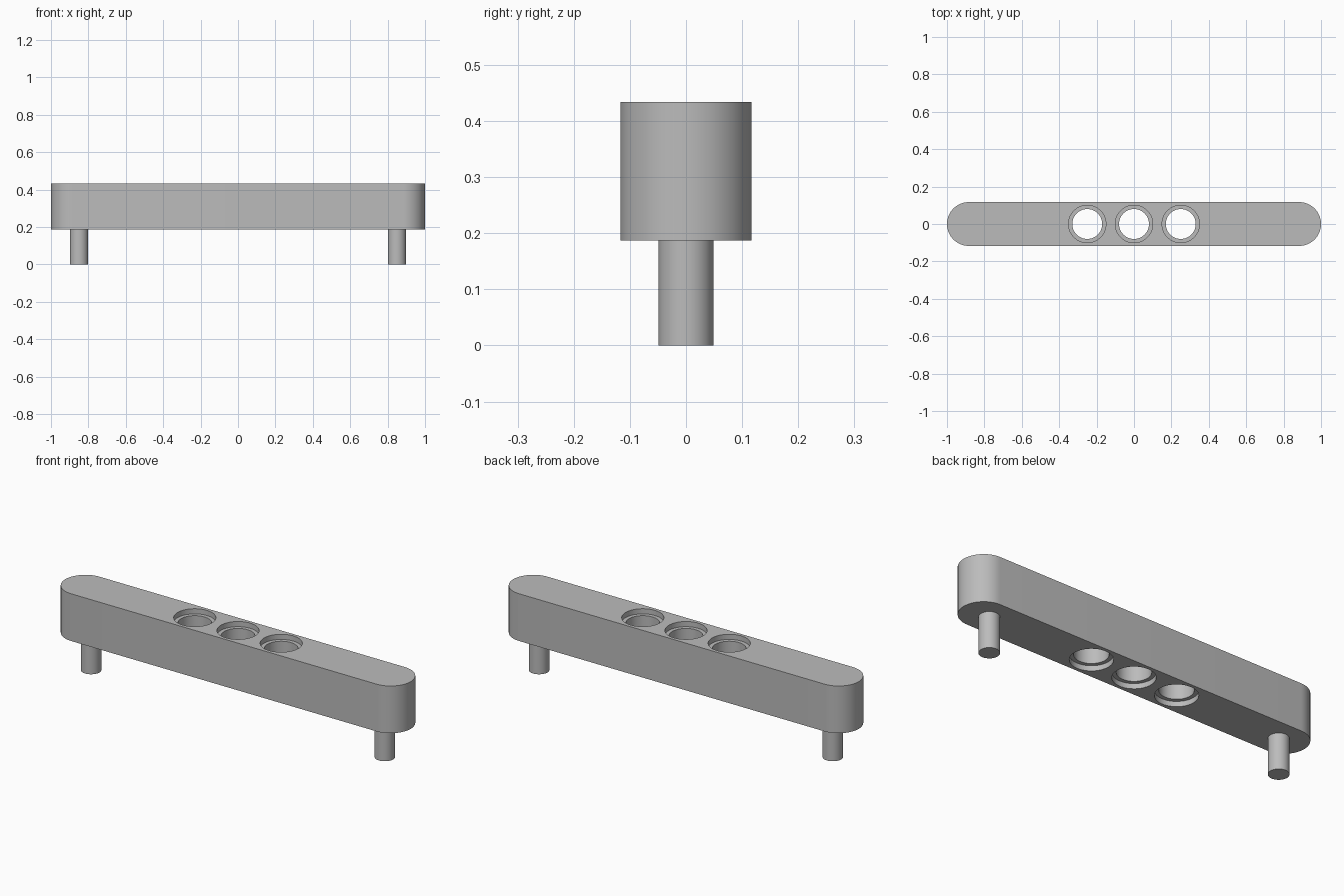
import bpy
import bmesh
import math

if "Cube" in bpy.data.objects:
    bpy.data.objects.remove(bpy.data.objects["Cube"], do_unlink=True)

BOTTOM, TOP = 0.187, 0.434
HALF_WIDTH = 0.117
SEGMENTS = 64

grey = bpy.data.materials.new("mid grey")
grey.use_nodes = True
colour = (0.5, 0.5, 0.5, 1)
grey.diffuse_color = colour
grey.node_tree.nodes["Principled BSDF"].inputs["Base Color"].default_value = colour


def make_object(name, bm):
    bmesh.ops.recalc_face_normals(bm, faces=bm.faces)
    mesh = bpy.data.meshes.new(name)
    bm.to_mesh(mesh)
    bm.free()
    mesh.materials.append(grey)
    obj = bpy.data.objects.new(name, mesh)
    bpy.context.collection.objects.link(obj)
    return obj


def smooth(obj):
    bpy.ops.object.select_all(action="DESELECT")
    obj.select_set(True)
    bpy.context.view_layer.objects.active = obj
    bpy.ops.object.shade_smooth_by_angle(angle=math.radians(30))


def lathe(name, profile, x):
    """Closed solid turned around a vertical axis from (radius, z) points."""
    bm = bmesh.new()
    rings = []
    for r, z in profile:
        angles = [math.tau * i / SEGMENTS for i in range(SEGMENTS)]
        rings.append([bm.verts.new((x + r * math.cos(a), r * math.sin(a), z)) for a in angles])
    for low, high in zip(rings, rings[1:]):
        for i in range(SEGMENTS):
            j = (i + 1) % SEGMENTS
            bm.faces.new((low[i], low[j], high[j], high[i]))
    bm.faces.new(rings[0])
    bm.faces.new(rings[-1])
    return make_object(name, bm)


# Beam with fully rounded ends
bm = bmesh.new()
outline = []
half = SEGMENTS // 2
for side in (1, -1):
    for i in range(half + 1):
        a = math.pi * i / half - side * math.pi / 2
        outline.append(bm.verts.new((side * (1 - HALF_WIDTH) + HALF_WIDTH * math.cos(a),
                                     HALF_WIDTH * math.sin(a), BOTTOM)))
base = bm.faces.new(outline)
raised = bmesh.ops.extrude_face_region(bm, geom=[base], use_keep_orig=True)["geom"]
bmesh.ops.translate(bm, vec=(0, 0, TOP - BOTTOM),
                    verts=[v for v in raised if isinstance(v, bmesh.types.BMVert)])
beam = make_object("beam", bm)

# Three through holes, counterbored on both faces
BORE, RIM, DEPTH, OVER = 0.08, 0.1, 0.027, 0.05
hole_profile = [(RIM, BOTTOM - OVER), (RIM, BOTTOM + DEPTH), (BORE, BOTTOM + DEPTH),
                (BORE, TOP - DEPTH), (RIM, TOP - DEPTH), (RIM, TOP + OVER)]
cutters = []
for x in (-0.25, 0, 0.25):
    cutter = lathe("hole_cutter", hole_profile, x)
    cutter.hide_render = True
    cutters.append(cutter)
    cut = beam.modifiers.new("hole", "BOOLEAN")
    cut.operation = "DIFFERENCE"
    cut.solver = "EXACT"
    cut.object = cutter
bpy.context.view_layer.update()
carved = bpy.data.meshes.new_from_object(beam.evaluated_get(bpy.context.evaluated_depsgraph_get()))
beam.modifiers.clear()
beam.data = carved
for cutter in cutters:
    bpy.data.objects.remove(cutter, do_unlink=True)
smooth(beam)

# Round pegs under each end
for name, x in (("left_peg", 0.85), ("right_peg", -0.85)):
    smooth(lathe(name, [(0.049, 0), (0.049, BOTTOM)], x))
